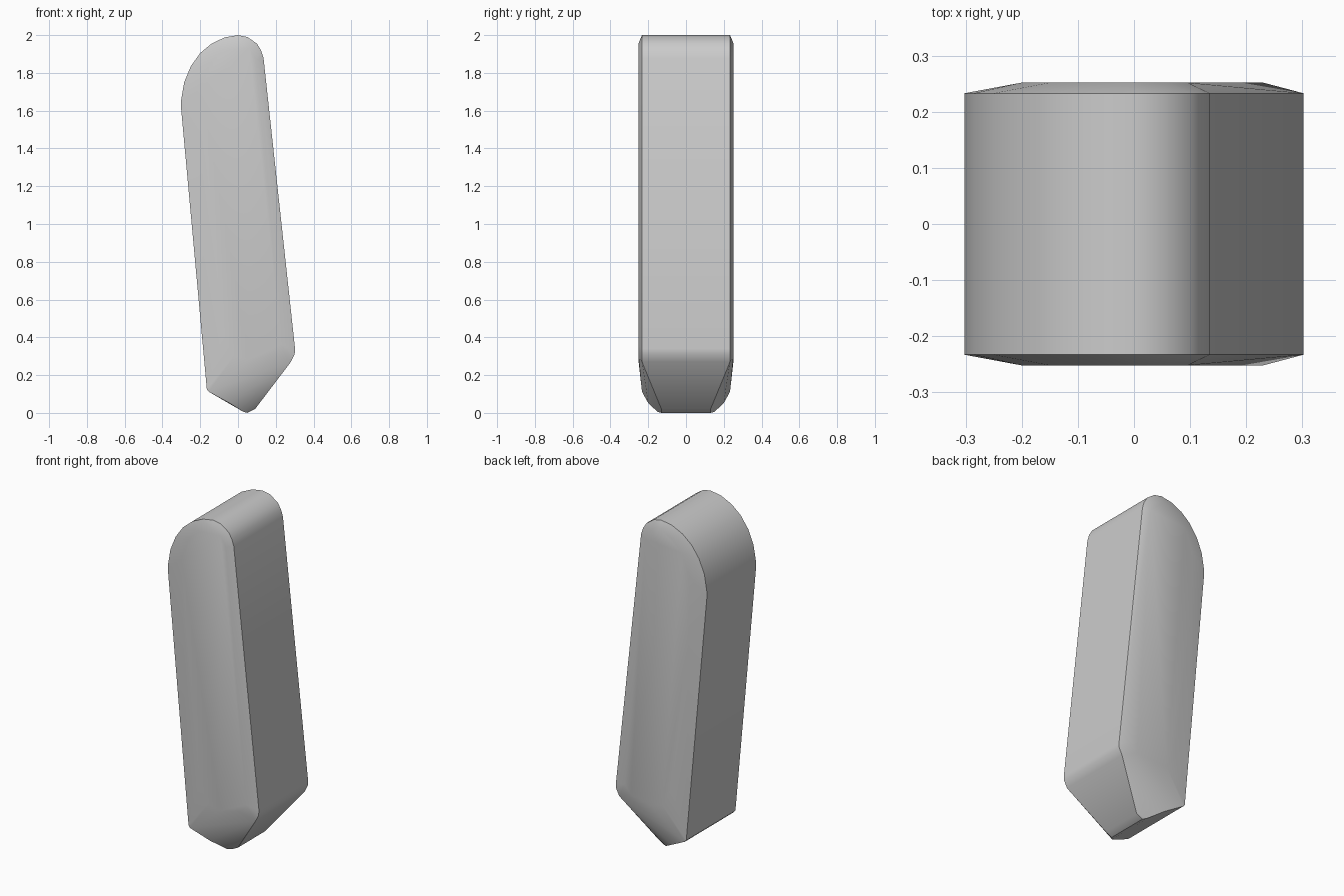
import bpy
import bmesh
import math

cube = bpy.data.objects.get("Cube")
if cube:
    bpy.data.objects.remove(cube, do_unlink=True)

# Plain grey material
grey = bpy.data.materials.new("plain_grey")
grey.use_nodes = True
colour = (0.6, 0.6, 0.6, 1)
grey.diffuse_color = colour
grey.node_tree.nodes["Principled BSDF"].inputs["Base Color"].default_value = colour

# Outer rim, upper part: x, z at constant half depth
SIDE = 0.233
rim = [(x, SIDE, z) for x, z in [
    (0.302, 0.34), (0.3, 0.31), (0.28, 0.27), (0.135, 1.88), (0.122, 1.92), (0.1, 1.955),
    (0.05, 1.99), (0, 2), (-0.07, 1.988), (-0.14, 1.955), (-0.2, 1.905),
    (-0.25, 1.835), (-0.285, 1.75), (-0.302, 1.65), (-0.302, 1.62)]]

# Narrowing foot of the rim: x, half depth, z
foot = [(-0.165, SIDE, 0.125), (-0.155, SIDE, 0.112), (-0.045, 0.2, 0.052),
        (0.03, 0.15, 0.005), (0.05, 0.13, 0), (0.09, 0.13, 0.02)]

# Slightly raised front and back panel: x, z
panel = [(x, 0.252, z) for x, z in [
    (0.23, 0.36), (0.19, 0.31), (0.06, 0.28), (-0.02, 0.3), (-0.08, 0.42),
    (-0.19, 1.3), (-0.2, 1.72), (-0.15, 1.85), (-0.08, 1.92), (0, 1.955),
    (0.06, 1.93), (0.095, 1.87)]]

# Mirror front to back and wrap the convex body around the points
bm = bmesh.new()
for x, y, z in rim + foot + panel:
    for side in (-1, 1):
        bm.verts.new((x, side * y, z))
result = bmesh.ops.convex_hull(bm, input=bm.verts[:])
loose = [v for v in bm.verts if not v.link_faces]
bmesh.ops.delete(bm, geom=loose, context='VERTS')
bmesh.ops.dissolve_limit(bm, angle_limit=math.radians(0.5),
                         verts=bm.verts[:], edges=bm.edges[:])
bmesh.ops.recalc_face_normals(bm, faces=bm.faces[:])

mesh = bpy.data.meshes.new("slanted_body")
bm.to_mesh(mesh)
bm.free()
mesh.materials.append(grey)
body = bpy.data.objects.new("slanted_body", mesh)
bpy.context.collection.objects.link(body)

# Smooth the round top, keep the rim crisp
bpy.ops.object.select_all(action='DESELECT')
body.select_set(True)
bpy.context.view_layer.objects.active = body
bpy.ops.object.shade_smooth_by_angle(angle=math.radians(30))
